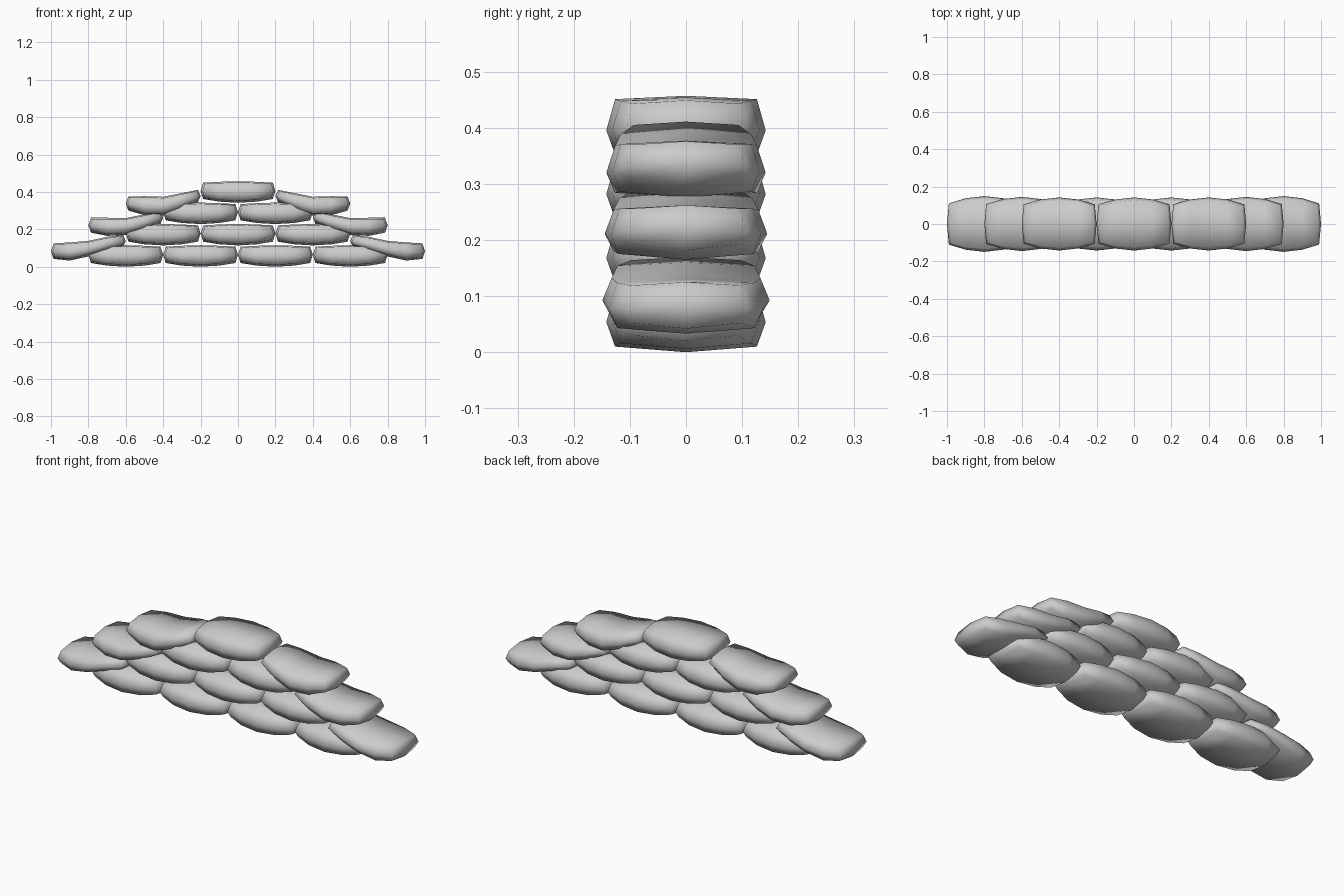
import bpy, bmesh

if "Cube" in bpy.data.objects:
    bpy.data.objects.remove(bpy.data.objects["Cube"])

STATIONS = (-1.0, -0.5, 0.0, 0.5, 1.0)
WIDTHS = (0.105, 0.131, 0.142, 0.131, 0.105)


def bag(name, cx, tops, bottoms, side=1, widen=1.0):
    """Lofted sandbag: five eight-sided sections, closed with slightly domed ends."""
    bm = bmesh.new()
    rings = []
    for u, w, t, b in zip(STATIONS, WIDTHS, tops, bottoms):
        w *= widen
        m = (t + b) / 2 - 0.004
        section = [(-0.89, t - 0.006), (0, t), (0.89, t - 0.006), (1, m),
                   (0.89, b + 0.010), (0, b), (-0.89, b + 0.010), (-1, m)]
        ring = []
        for i, (y, z) in enumerate(section):
            reach = 0.2
            if abs(u) == 1:
                reach = 0.190 if i in (3, 7) else 0.186 if i in (1, 5) else 0.178
            ring.append(bm.verts.new((cx + side * u * reach, y * w, z)))
        rings.append(ring)
    for a, b in zip(rings, rings[1:]):
        for i in range(8):
            j = (i + 1) % 8
            bm.faces.new((a[i], a[j], b[j], b[i]))
    for ring, u, k in ((rings[0], -1, 0), (rings[-1], 1, 4)):
        tip = bm.verts.new((cx + side * u * 0.2, 0, (tops[k] + bottoms[k]) / 2))
        for i in range(8):
            bm.faces.new((ring[i], ring[(i + 1) % 8], tip))
    bmesh.ops.recalc_face_normals(bm, faces=bm.faces)
    for f in bm.faces:
        f.smooth = True
    mesh = bpy.data.meshes.new(name)
    bm.to_mesh(mesh)
    bm.free()
    ob = bpy.data.objects.new(name, mesh)
    bpy.context.collection.objects.link(ob)


# Straight bags stacked in running bond: 4, 3, 2, 1
for row in range(4):
    z = 0.114 * row
    count = 4 - row
    for i in range(count):
        bag(f"straight_bag_{row + 1}_{i + 1}", (i - (count - 1) / 2) * 0.4,
            [z + h for h in (0.107, 0.112, 0.115, 0.112, 0.107)],
            [z + h for h in (0.020, 0.006, 0.0, 0.006, 0.020)])

# Slumped bags draped over both stepped ends (listed from outer end to inner end)
drapes = [
    (0.8, (0.125, 0.130, 0.138, 0.160, 0.170), (0.042, 0.033, 0.055, 0.085, 0.105), 1.05),
    (0.6, (0.262, 0.262, 0.260, 0.280, 0.296), (0.182, 0.165, 0.170, 0.200, 0.230), 1.02),
    (0.4, (0.376, 0.377, 0.374, 0.394, 0.411), (0.300, 0.276, 0.274, 0.308, 0.345), 1.0),
]
for n, (x, tops, bottoms, widen) in enumerate(drapes):
    bag(f"draped_bag_left_{n + 1}", -x, tops, bottoms, 1, widen)
    bag(f"draped_bag_right_{n + 1}", x, tops, bottoms, -1, widen)
